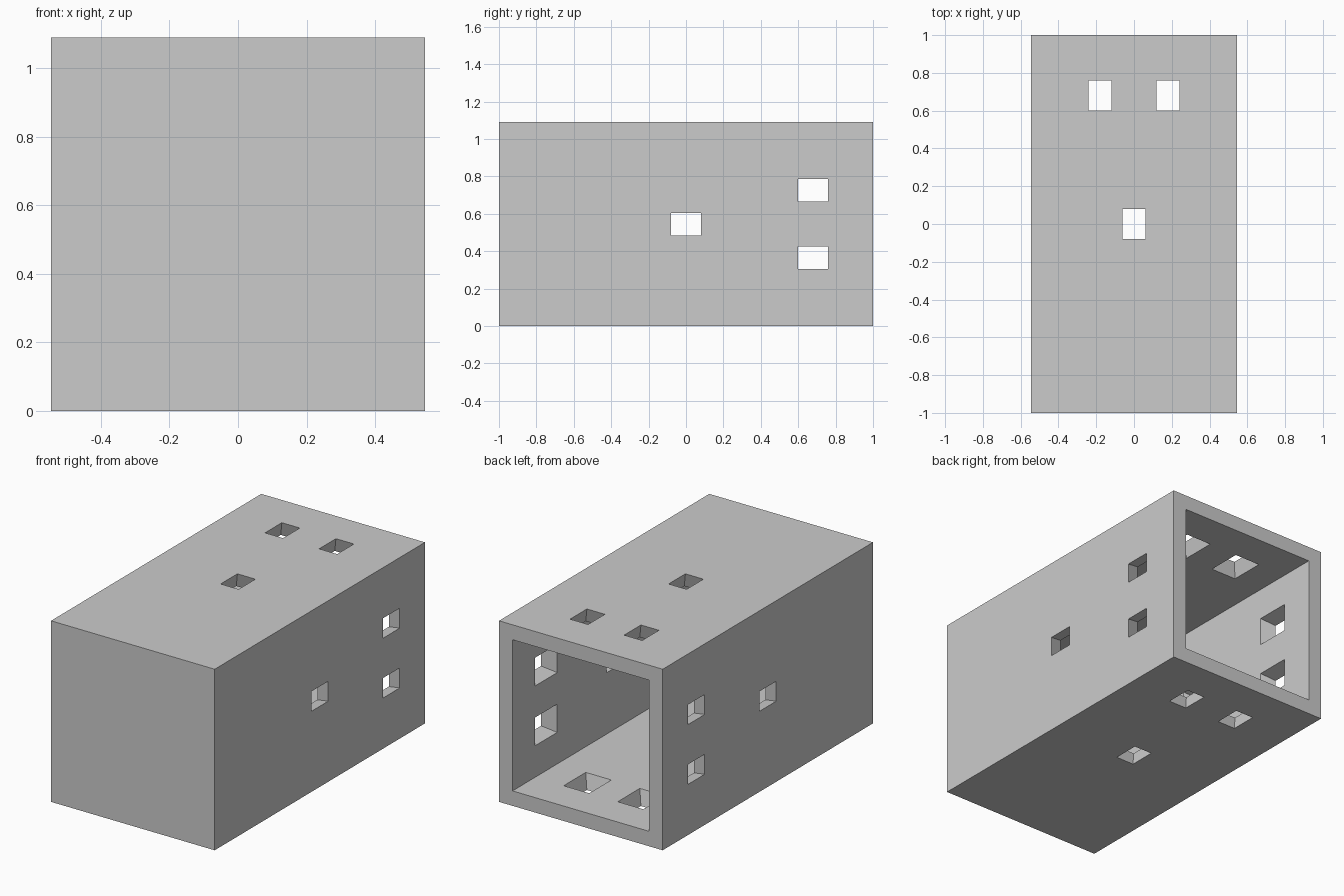
import bpy, bmesh, math
from mathutils import Matrix, Vector

if "Cube" in bpy.data.objects:
    bpy.data.objects.remove(bpy.data.objects["Cube"])

HALF = 0.545      # half width and half height
WALL = 0.09       # shell thickness
CENTRE = Vector((0, 0, HALF))


def make_object(name, bm):
    bmesh.ops.recalc_face_normals(bm, faces=bm.faces)
    mesh = bpy.data.meshes.new(name)
    bm.to_mesh(mesh)
    bm.free()
    obj = bpy.data.objects.new(name, mesh)
    bpy.context.collection.objects.link(obj)
    return obj


def make_box(name, lo, hi):
    bm = bmesh.new()
    lo, hi = Vector(lo), Vector(hi)
    size = hi - lo
    bmesh.ops.create_cube(bm, size=1, matrix=Matrix.Translation((lo + hi) / 2)
                          @ Matrix.Diagonal((*size, 1)))
    return make_object(name, bm)


def add_flared_plug(bm, x, y, turn):
    # Rectangular plug: 0.12 x 0.16 outside, flaring towards the inside
    rings = []
    for depth in (-0.02, WALL + 0.02):
        grow = 0.025 * depth / WALL
        hx, hy = 0.06 + grow, 0.08 + grow
        rings.append([bm.verts.new(CENTRE + turn @ Vector((x + sx * hx, y + sy * hy, HALF - depth)))
                      for sx, sy in ((-1, -1), (1, -1), (1, 1), (-1, 1))])
    a, b = rings
    bm.faces.new(a)
    bm.faces.new(b[::-1])
    for i in range(4):
        j = (i + 1) % 4
        bm.faces.new((a[j], a[i], b[i], b[j]))


# Outer box and the cavity open at the back
shell = make_box("hollow_box", (-HALF, -1, 0), (HALF, 1, 2 * HALF))
cavity = make_box("cavity_cutter", (-HALF + WALL, -1 + WALL, WALL),
                  (HALF - WALL, 1.1, 2 * HALF - WALL))

# Three flared windows on each of the four long sides
bm = bmesh.new()
for k in range(4):
    turn = Matrix.Rotation(k * math.pi / 2, 3, 'Y')
    for x, y in ((0, 0), (-0.18, 0.68), (0.18, 0.68)):
        add_flared_plug(bm, x, y, turn)
windows = make_object("window_cutter", bm)

for cutter in (cavity, windows):
    cutter.hide_render = True
    cutter.hide_viewport = False
    cutter.display_type = 'WIRE'
    mod = shell.modifiers.new(cutter.name, 'BOOLEAN')
    mod.operation = 'DIFFERENCE'
    mod.solver = 'EXACT'
    mod.object = cutter

# Apply the cuts and remove the cutters
bpy.context.view_layer.objects.active = shell
shell.select_set(True)
for mod in list(shell.modifiers):
    bpy.ops.object.modifier_apply(modifier=mod.name)
for cutter in (cavity, windows):
    bpy.data.objects.remove(cutter)
